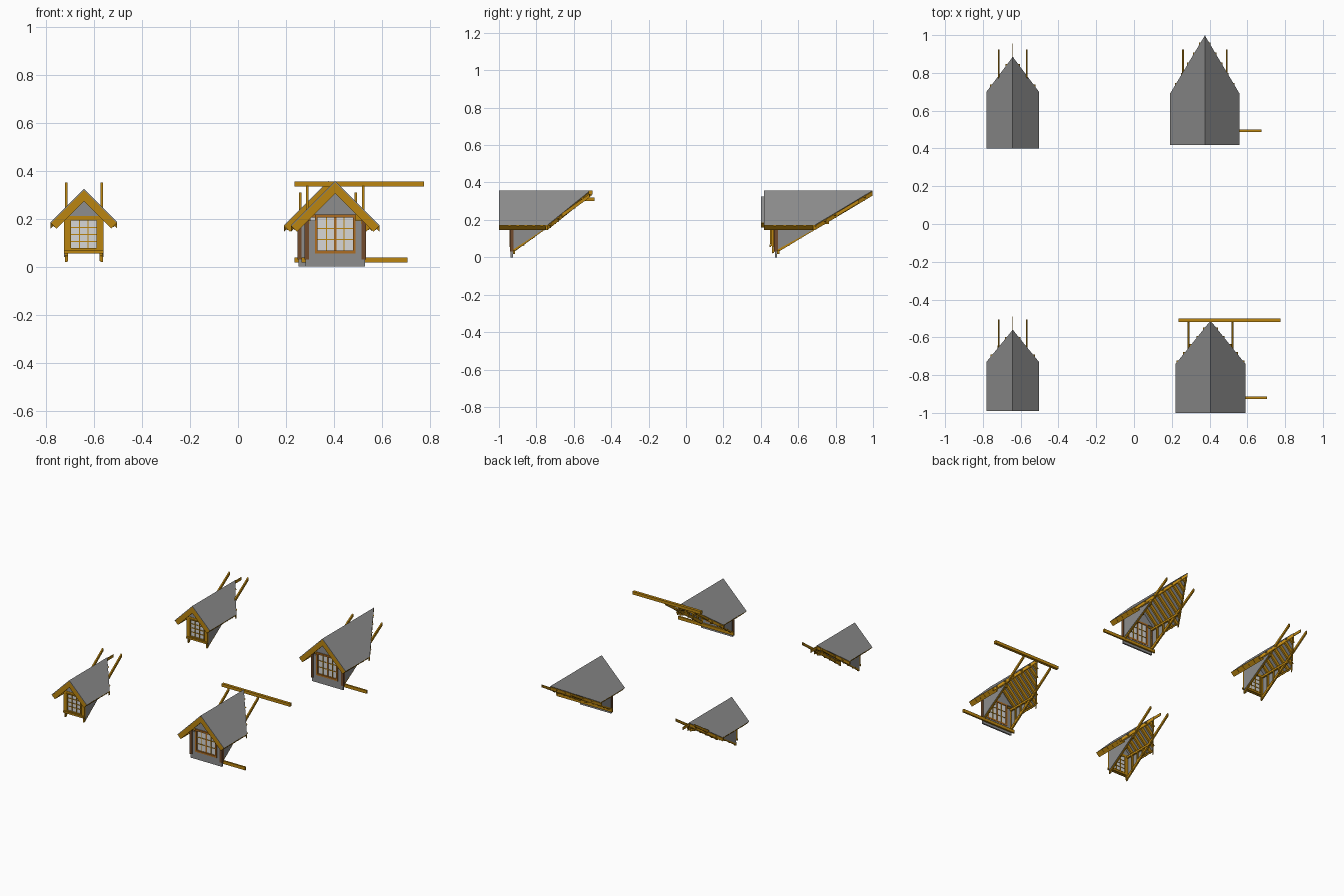
import bpy, bmesh
from mathutils import Vector

if "Cube" in bpy.data.objects:
    bpy.data.objects.remove(bpy.data.objects["Cube"])

def material(name, rgb):
    m = bpy.data.materials.new(name)
    m.diffuse_color = (*rgb, 1)
    m.use_nodes = True
    m.node_tree.nodes["Principled BSDF"].inputs["Base Color"].default_value = m.diffuse_color
    return m

WOOD = material("golden wood", (0.50, 0.235, 0.005))
FRAME = material("brown window frame", (0.42, 0.15, 0.015))
POST = material("dark brown trim", (0.17, 0.07, 0.025))
GREY = material("slate grey", (0.27, 0.27, 0.27))
GLASS = material("pale glass", (0.68, 0.68, 0.68))

def prism(name, pts, ext, mat):
    """Extrude a flat polygon along a vector."""
    bm = bmesh.new()
    ext = Vector(ext)
    f = bm.faces.new([bm.verts.new(p) for p in pts])
    r = bmesh.ops.extrude_face_region(bm, geom=[f])
    bmesh.ops.translate(bm, vec=ext, verts=[v for v in r["geom"] if isinstance(v, bmesh.types.BMVert)])
    bmesh.ops.recalc_face_normals(bm, faces=bm.faces)
    me = bpy.data.meshes.new(name)
    bm.to_mesh(me)
    bm.free()
    me.materials.append(mat)
    ob = bpy.data.objects.new(name, me)
    bpy.context.collection.objects.link(ob)
    return ob

def box(name, x0, x1, y0, y1, z0, z1, mat):
    return prism(name, [(x0, y0, z0), (x1, y0, z0), (x1, y1, z0), (x0, y1, z0)], (0, 0, z1 - z0), mat)

def spread(a, b, n):
    return [a + (b - a) * i / (n - 1) for i in range(n)]

def dormer(tag, cx, y0, yw, eave, apex, hw, pk, bw, tail, z0, big):
    """y0 roof front, yw wall front, eave/apex roof back, tail = (y, z) top of main rafters."""
    t = 0.025
    slope = (tail[1] - 0.02 - z0) / (tail[0] - yw)
    plane_z = lambda y: z0 + slope * (y - yw)
    top = pk - bw - 2 * t + 0.01
    y_top = yw + (top - z0) / slope

    def slope_board(name, s, y, w, d, depth, mat, drop=0.0):
        p = [(0, pk), (d, pk - d), (d - depth, pk - d - depth), (0, pk - 2 * depth)]
        prism(name, [(cx + s * a, y, b - drop) for a, b in p], (0, w, 0), mat)

    for s in (-1, 1):
        # roof covering, cut to the main roof behind
        prism(tag + "roof_sheet", [(cx, y0, pk), (cx + s * hw, y0, pk - hw),
              (cx + s * hw, eave, pk - hw), (cx, apex, pk)], (-s * 0.003, 0, -0.003), GREY)
        # barge board, eave board, rafters
        slope_board(tag + "barge_board", s, y0 + 0.001, 0.014, hw, t, WOOD, 0.002)
        a, b = hw, pk - hw - 0.002
        prism(tag + "eave_board", [(cx + s * p, y0 + 0.001, q) for p, q in
              ((a, b), (a - t, b - t), (a - t - 0.008, b - t + 0.008), (a - 0.008, b + 0.008))],
              (0, eave - y0, 0), WOOD)
        for y in spread(y0 + 0.05, apex - 0.05, 10 if big else 8):
            d = hw if y < eave else hw * (apex - y) / (apex - eave)
            slope_board(tag + "roof_rafter", s, y, 0.013, d, 0.016, WOOD, 0.005)
        # valley board along the slanted rear edge
        prism(tag + "valley_board", [(cx + s * hw, eave - 0.012, pk - hw - 0.005), (cx + s * hw, eave, pk - hw - 0.005),
              (cx, apex, pk - 0.005), (cx, apex - 0.015, pk - 0.005)], (0, 0, -0.022), WOOD)
        # main rafter below the side wall
        xr = cx + s * (bw - 0.008)
        prism(tag + "main_rafter", [(xr - 0.005, yw + 0.004, z0), (xr - 0.005, tail[0], tail[1] - 0.02),
              (xr - 0.005, tail[0], tail[1]), (xr - 0.005, yw + 0.004, z0 + 0.025)], (0.01, 0, 0), WOOD)
        # side wall, studs and top plate
        prism(tag + "side_wall", [(cx + s * bw, yw + 0.012, z0 + 0.02), (cx + s * bw, yw + 0.012, top),
              (cx + s * bw, y_top, top)], (-s * 0.003, 0, 0), GREY)
        xs = sorted((cx + s * (bw - 0.004), cx + s * (bw - 0.016)))
        for y in spread(yw + 0.006, y_top - 0.03, 5):
            box(tag + "wall_stud", *xs, y, y + 0.01, plane_z(y), top, WOOD)
        box(tag + "top_plate", *xs, yw, y_top, top - 0.015, top, WOOD)

    box(tag + "ridge_board", cx - 0.002, cx + 0.002, y0 + 0.01, apex - 0.02 if big else apex + 0.07,
        pk - 0.025, pk - 0.005, WOOD)

    # front wall with window opening
    ww, b0, b1 = (0.085, 0.055, 0.217) if big else (0.058, 0.072, 0.198)
    wmat, lo = (GREY, 0) if big else (WOOD, 0.06)
    hi = b1 if big else 0.212
    for s in (-1, 1):
        x = sorted((cx + s * ww, cx + s * bw))
        box(tag + "wall_side", *x, yw, yw + 0.012, lo, min(top, hi) if big else hi, wmat)
    box(tag + "wall_below_window", cx - bw, cx + bw, yw, yw + 0.012, lo, b0, wmat)
    if not big:
        box(tag + "window_header", cx - bw, cx + bw, yw, yw + 0.012, b1, hi, WOOD)
        box(tag + "window_sill", cx - bw, cx + bw, yw - 0.008, yw, 0.055, 0.068, WOOD)
    g = pk - 0.01
    base = top if big else hi
    prism(tag + "gable_wall", [(cx - (g - hi), yw + 0.002, hi), (cx + (g - hi), yw + 0.002, hi),
          (cx, yw + 0.002, g)], (0, 0.008, 0), GREY)

    # window: frame, glass and glazing bars
    fw = 0.012 if big else 0.005
    fm = FRAME if big else WOOD
    for s in (-1, 1):
        x = sorted((cx + s * ww, cx + s * (ww - fw)))
        box(tag + "window_jamb", *x, yw - 0.006, yw + 0.014, b0, b1, fm)
    for z in (b0, b1 - fw):
        box(tag + "window_rail", cx - ww, cx + ww, yw - 0.006, yw + 0.014, z, z + fw, fm)
    box(tag + "glass", cx - ww + 0.002, cx + ww - 0.002, yw + 0.005, yw + 0.009, b0, b1, GLASS)
    gx, n = ww - fw, 5 if big else 4
    for i, x in enumerate(spread(cx - gx, cx + gx, n)[1:-1]):
        w = 0.005 if big and i == 1 else 0.002
        box(tag + "glazing_bar", x - w, x + w, yw + 0.001, yw + 0.012, b0, b1, fm if w > 0.004 else WOOD)
    for z in spread(b0 + fw, b1 - fw, 4 if big else 5)[1:-1]:
        box(tag + "glazing_bar", cx - gx, cx + gx, yw + 0.001, yw + 0.012, z - 0.002, z + 0.002, WOOD)

    if big:
        # corner trim and the long sill beam
        for s in (-1, 1):
            x = sorted((cx + s * (bw - 0.014), cx + s * (bw + 0.004)))
            box(tag + "corner_trim", *x, yw - 0.004, yw + 0.016, 0.03, 0.2, POST)
        box(tag + "sill_beam", cx - 0.14, cx + 0.30, yw + 0.012, yw + 0.024, 0.017, 0.039, WOOD)

dormer("back_left_", -0.642, 0.40, 0.455, 0.70, 0.885, 0.139, 0.325, 0.082, (0.925, 0.35), 0.02, False)
dormer("front_left_", -0.642, -0.99, -0.935, -0.73, -0.56, 0.139, 0.325, 0.082, (-0.505, 0.35), 0.02, False)
dormer("back_right_", 0.375, 0.417, 0.475, 0.69, 0.998, 0.184, 0.357, 0.124, (0.925, 0.31), 0.02, True)
dormer("front_right_", 0.405, -1.0, -0.938, -0.74, -0.512, 0.184, 0.357, 0.124, (-0.515, 0.34), 0.02, True)
# long ridge beam behind the front right dormer
box("long_top_beam", 0.235, 0.775, -0.52, -0.50, 0.335, 0.356, WOOD)
